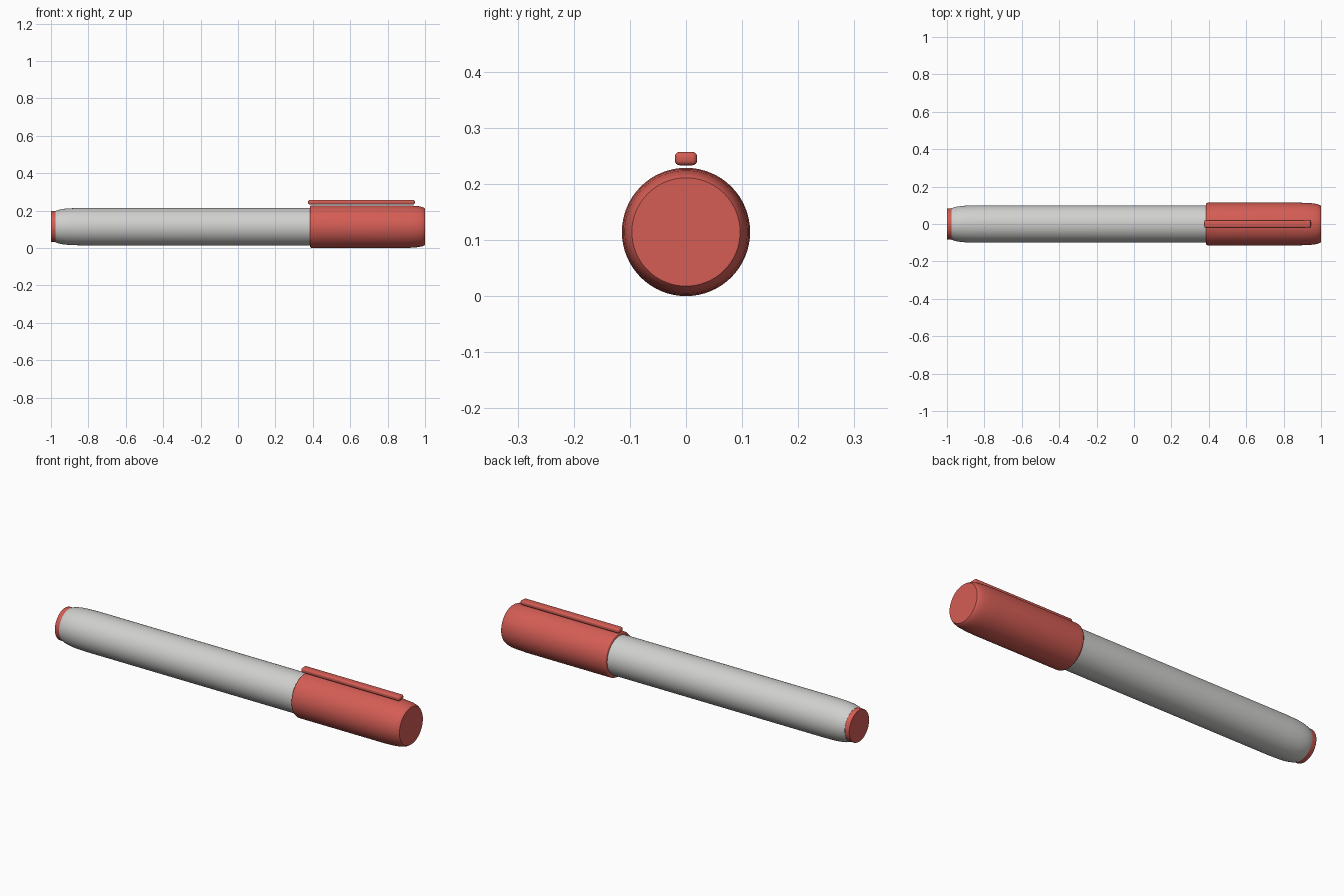
import bpy, bmesh, math

if "Cube" in bpy.data.objects:
    bpy.data.objects.remove(bpy.data.objects["Cube"])

SIDES = 64
AXIS_Z = 0.1143


def material(name, rgb):
    m = bpy.data.materials.new(name)
    m.diffuse_color = (*rgb, 1)
    m.use_nodes = True
    m.node_tree.nodes["Principled BSDF"].inputs["Base Color"].default_value = m.diffuse_color
    return m


red = material("red plastic", (0.66, 0.11, 0.09))
grey = material("light grey plastic", (0.63, 0.63, 0.62))


def finish(name, bm, mat, angle):
    bmesh.ops.recalc_face_normals(bm, faces=bm.faces[:])
    me = bpy.data.meshes.new(name)
    bm.to_mesh(me)
    bm.free()
    me.materials.append(mat)
    ob = bpy.data.objects.new(name, me)
    bpy.context.collection.objects.link(ob)
    bpy.ops.object.select_all(action='DESELECT')
    ob.select_set(True)
    bpy.context.view_layer.objects.active = ob
    bpy.ops.object.shade_smooth_by_angle(angle=math.radians(angle))
    return ob


def turned(name, profile, mat):
    """Solid of revolution about the x axis from (x, radius) points."""
    bm = bmesh.new()
    rings = []
    for x, r in profile:
        rings.append([bm.verts.new((x, r * math.sin(t), AXIS_Z + r * math.cos(t)))
                      for t in (2 * math.pi * i / SIDES for i in range(SIDES))])
    for a, b in zip(rings, rings[1:]):
        for i in range(SIDES):
            j = (i + 1) % SIDES
            bm.faces.new((a[i], a[j], b[j], b[i]))
    bm.faces.new(rings[0])
    bm.faces.new(rings[-1])
    return finish(name, bm, mat, 40)


# Barrel with a tapered tail, its front end hidden inside the cap
turned("barrel", [(-0.975, 0.084), (-0.965, 0.088), (-0.95, 0.092), (-0.93, 0.0955),
                  (-0.90, 0.098), (-0.84, 0.1), (0.45, 0.1)], grey)

# Plug in the tail end
turned("end_plug", [(-1.0, 0.082), (-0.998, 0.083), (-0.97, 0.083)], red)

# Cap with a softened open rim and a rounded closed end
turned("cap", [(0.385, 0.108), (0.387, 0.111), (0.393, 0.1138), (0.40, 0.1143),
               (0.88, 0.1143), (0.93, 0.1125), (0.965, 0.1095), (0.985, 0.105),
               (0.995, 0.1005), (1.0, 0.0965)], red)

# Pocket clip: a long bar with rounded edges
bm = bmesh.new()
bmesh.ops.create_cube(bm, size=1)
for v in bm.verts:
    v.co = (0.66 + v.co.x * 0.57, v.co.y * 0.04, 0.245 + v.co.z * 0.024)
bmesh.ops.bevel(bm, geom=bm.edges[:], offset=0.009, segments=4, profile=0.5,
                affect='EDGES')
finish("clip", bm, red, 40)
